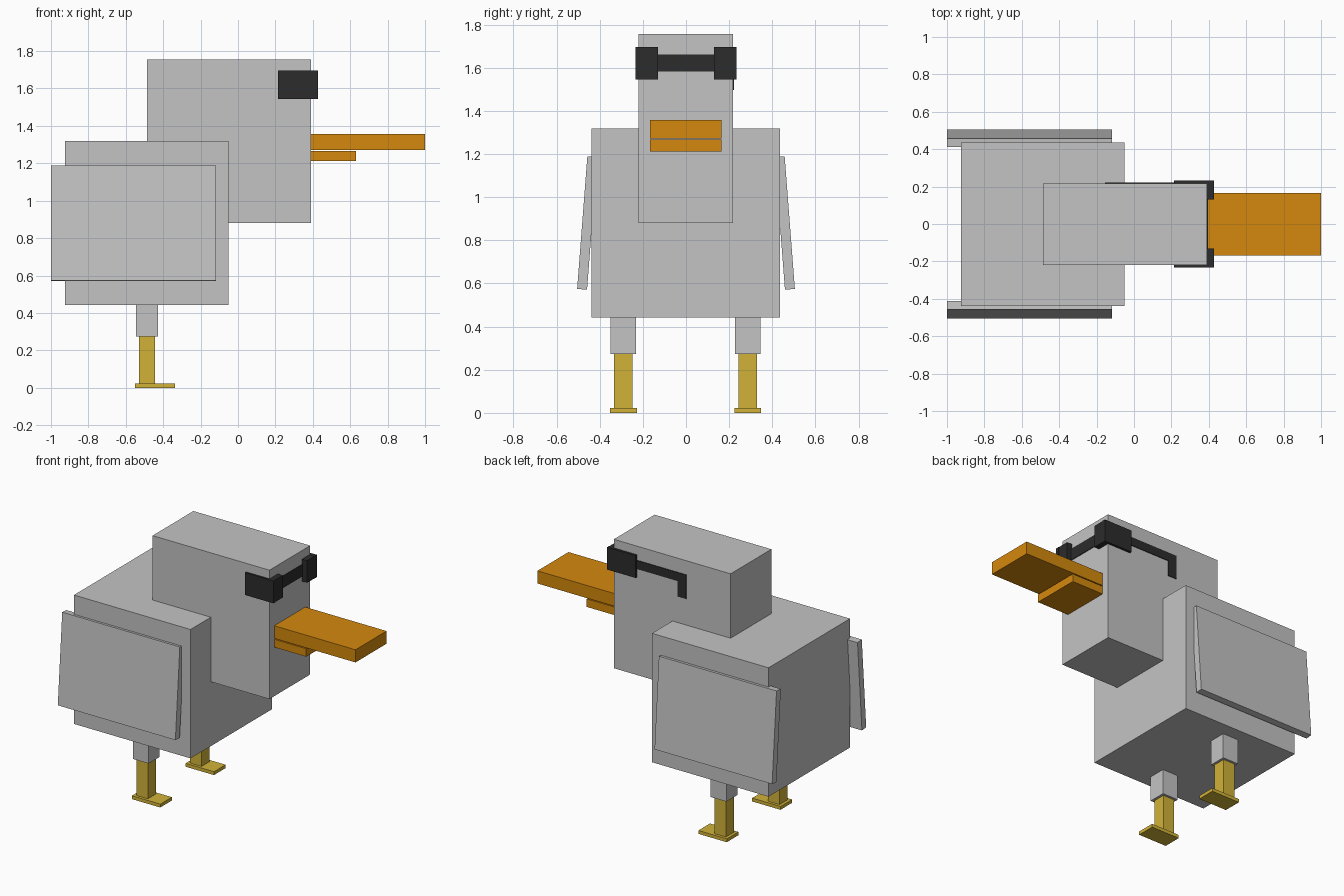
import bpy
import math

if "Cube" in bpy.data.objects:
    bpy.data.objects.remove(bpy.data.objects["Cube"])


def material(name, rgb):
    m = bpy.data.materials.new(name)
    m.diffuse_color = (*rgb, 1.0)
    m.use_nodes = True
    m.node_tree.nodes["Principled BSDF"].inputs["Base Color"].default_value = m.diffuse_color
    return m


GREY = material("feather grey", (0.55, 0.55, 0.55))
ORANGE = material("beak orange", (0.66, 0.25, 0.004))
YELLOW = material("leg yellow", (0.64, 0.45, 0.04))
BLACK = material("glasses black", (0.025, 0.025, 0.025))


def box(name, x, y, z, mat, tilt=0.0):
    """Box from (min, max) ranges, optionally tilted about the x axis."""
    bpy.ops.mesh.primitive_cube_add(size=1)
    ob = bpy.context.object
    ob.name = name
    ob.location = [(a + b) / 2 for a, b in (x, y, z)]
    ob.scale = [abs(b - a) for a, b in (x, y, z)]
    ob.rotation_euler.x = tilt
    ob.data.materials.append(mat)
    return ob


# Body and head
box("body", (-0.925, -0.05), (-0.438, 0.436), (0.443, 1.318), GREY)
box("head", (-0.487, 0.39), (-0.22, 0.217), (0.88, 1.755), GREY)

# Beak
box("upper_beak", (0.39, 1.0), (-0.168, 0.165), (1.272, 1.358), ORANGE)
box("lower_beak", (0.39, 0.63), (-0.168, 0.165), (1.212, 1.266), ORANGE)

for side, s in (("left", 1), ("right", -1)):
    # Wing, leaning outward at the bottom
    box(side + "_wing", (-1.0, -0.117), (s * 0.435, s * 0.481), (0.572, 1.188),
        GREY, s * math.radians(4.4))

    # Leg and foot
    c = s * 0.288 - 0.002
    box(side + "_thigh", (-0.545, -0.427), (c - 0.059, c + 0.059), (0.273, 0.45), GREY)
    box(side + "_shin", (-0.53, -0.444), (c - 0.043, c + 0.043), (0.02, 0.273), YELLOW)
    box(side + "_foot", (-0.55, -0.337), (c - 0.062, c + 0.062), (0.0, 0.023), YELLOW)

    # Glasses lens, wrapped around the head corner
    box(side + "_lens_side", (0.215, 0.429), (s * 0.21, s * 0.233), (1.545, 1.697), BLACK)
    box(side + "_lens_front", (0.385, 0.428), (s * 0.13, s * 0.232), (1.546, 1.696), BLACK)

# Glasses bridge, and the single thin arm with its ear hook
box("glasses_bridge", (0.386, 0.395), (-0.13, 0.13), (1.582, 1.662), BLACK)
box("glasses_arm", (-0.155, 0.215), (0.214, 0.222), (1.602, 1.66), BLACK)
box("glasses_hook", (-0.155, -0.09), (0.214, 0.222), (1.497, 1.602), BLACK)
